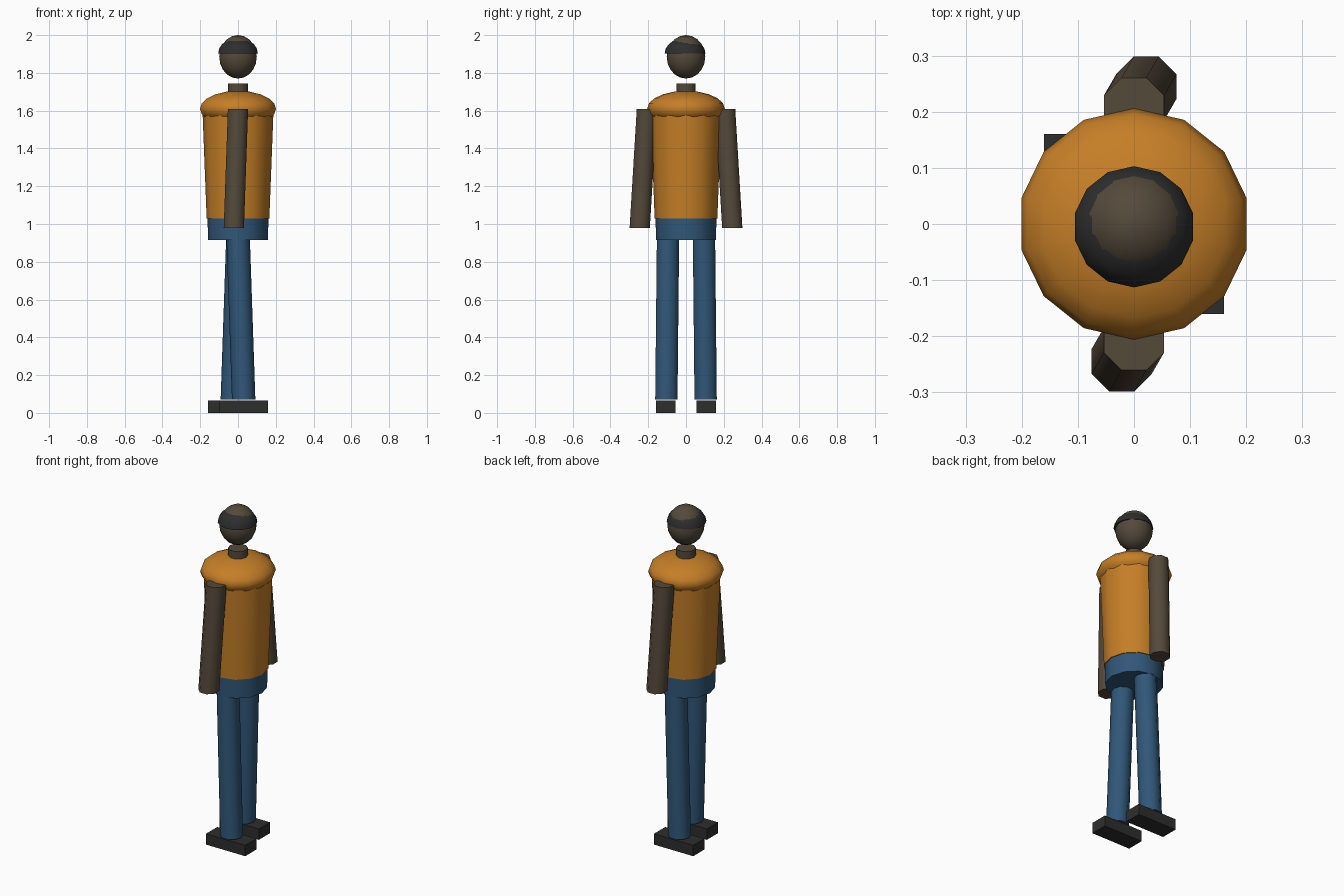
import bpy, bmesh, math
from mathutils import Vector, Matrix

if "Cube" in bpy.data.objects:
    bpy.data.objects.remove(bpy.data.objects["Cube"])


def material(name, rgb):
    m = bpy.data.materials.new(name)
    m.diffuse_color = (*rgb, 1)
    m.use_nodes = True
    m.node_tree.nodes["Principled BSDF"].inputs["Base Color"].default_value = m.diffuse_color
    return m


ORANGE = material("orange_cloth", (0.56, 0.21, 0.02))
SKIN = material("brown_skin", (0.089, 0.067, 0.043))
DENIM = material("blue_denim", (0.03, 0.095, 0.19))
DARK = material("dark_grey", (0.027, 0.027, 0.028))


def finish(name, bm, mat, angle=None):
    bmesh.ops.recalc_face_normals(bm, faces=bm.faces)
    me = bpy.data.meshes.new(name)
    bm.to_mesh(me)
    bm.free()
    me.materials.append(mat)
    ob = bpy.data.objects.new(name, me)
    bpy.context.collection.objects.link(ob)
    if angle:
        bpy.ops.object.select_all(action='DESELECT')
        ob.select_set(True)
        bpy.context.view_layer.objects.active = ob
        bpy.ops.object.shade_smooth_by_angle(angle=math.radians(angle))
    return ob


def tube(name, bottom, top, r1, r2, sides, mat, angle=50, turn=0):
    """Tapered cylinder with level ends, sheared between two centres."""
    bm = bmesh.new()
    bmesh.ops.create_cone(bm, cap_ends=True, segments=sides, radius1=r1, radius2=r2, depth=2)
    # put a corner on the +x axis, then apply the requested turn
    v = bm.verts[:][0].co
    bmesh.ops.rotate(bm, verts=bm.verts, cent=(0, 0, 0),
                     matrix=Matrix.Rotation(turn - math.atan2(v.y, v.x), 3, 'Z'))
    b, t = Vector(bottom), Vector(top)
    for v in bm.verts:
        c = t if v.co.z > 0 else b
        v.co = Vector((v.co.x + c.x, v.co.y + c.y, c.z))
    return finish(name, bm, mat, angle)


def ellipsoid(name, centre, r, h, mat, rings=10, half=False):
    bm = bmesh.new()
    bmesh.ops.create_uvsphere(bm, u_segments=14, v_segments=rings, radius=1)
    if half:
        cut = bmesh.ops.bisect_plane(bm, geom=bm.verts[:] + bm.edges[:] + bm.faces[:],
                                     plane_co=(0, 0, 0), plane_no=(0, 0, 1), clear_inner=True)
        bmesh.ops.holes_fill(bm, edges=[e for e in bm.edges if e.is_boundary])
    for v in bm.verts:
        v.co = Vector((v.co.x * r, v.co.y * r, v.co.z * h)) + Vector(centre)
    return finish(name, bm, mat, 50)


# Head, hair and neck
ellipsoid("head", (0, 0, 1.885), 0.102, 0.115, SKIN)
ellipsoid("hair", (0, -0.005, 1.902), 0.108, 0.083, DARK, half=True)
tube("neck", (0, 0, 1.64), (0, 0, 1.745), 0.054, 0.054, 10, SKIN)

# Torso, shoulders and hips
ellipsoid("shoulders", (0, 0, 1.61), 0.206, 0.095, ORANGE)
tube("torso", (0, 0, 1.03), (0, 0, 1.60), 0.166, 0.188, 12, ORANGE)
tube("hips", (0, 0, 0.915), (0, 0, 1.03), 0.159, 0.161, 12, DENIM)

# Limbs: the second side is the first turned half a circle
for side, s in (("right", 1), ("left", -1)):
    tube(side + "_arm", (-0.022 * s, -0.245 * s, 0.98), (0, -0.207 * s, 1.61),
         0.058, 0.058, 8, SKIN, turn=math.pi / 8)
    tube(side + "_leg", (0.03 * s, -0.104 * s, 0.07), (0, -0.095 * s, 0.95),
         0.062, 0.062, 10, DENIM)
    bm = bmesh.new()
    bmesh.ops.create_cube(bm, size=1)
    for v in bm.verts:
        v.co = Vector((v.co.x * 0.26 + 0.03 * s, v.co.y * 0.105 - 0.1075 * s,
                       v.co.z * 0.065 + 0.0325))
    finish(side + "_shoe", bm, DARK)
